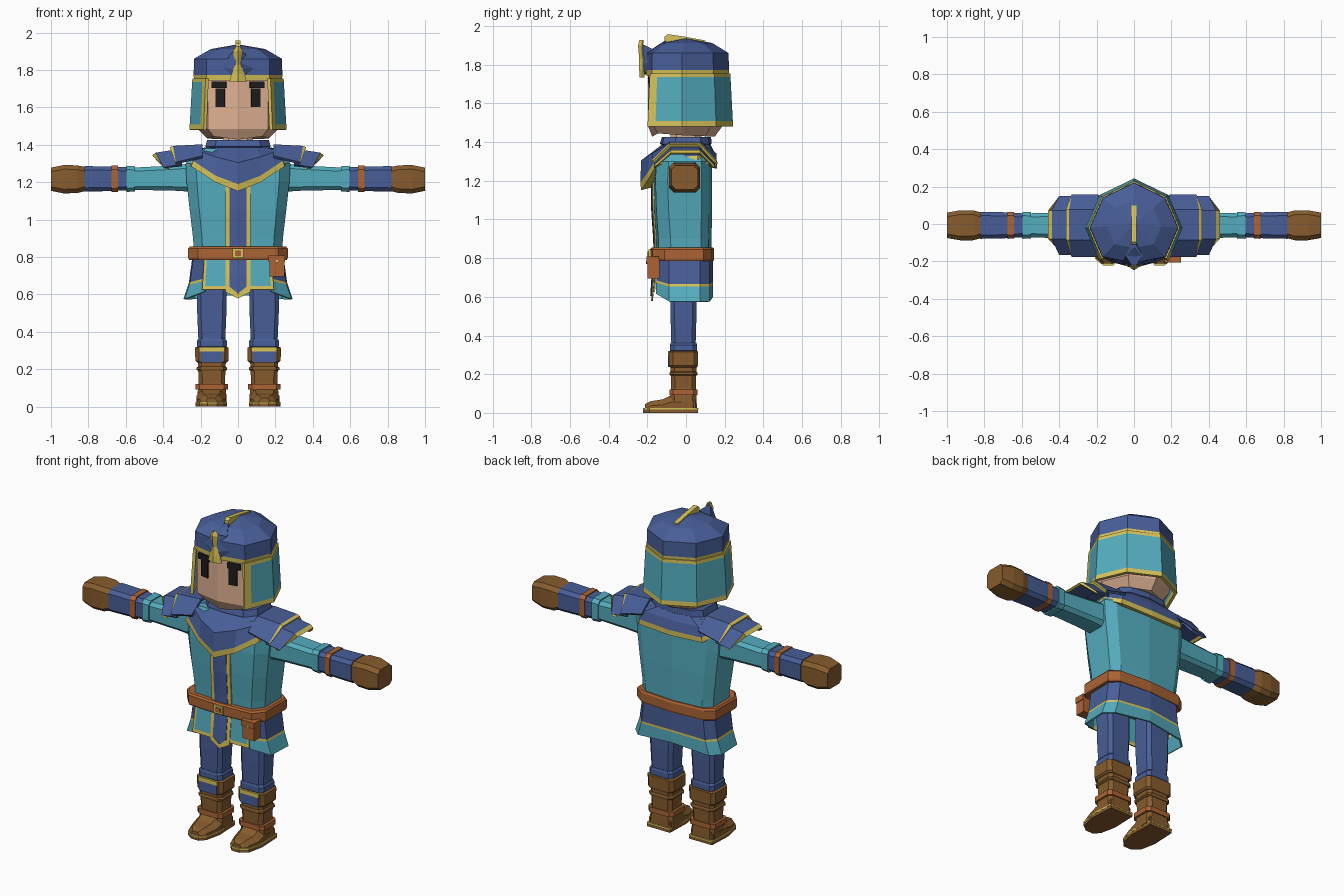
import bpy, bmesh, math
from mathutils import Matrix, Vector

if "Cube" in bpy.data.objects:
    bpy.data.objects.remove(bpy.data.objects["Cube"])


def colour(name, r, g, b):
    m = bpy.data.materials.new(name)
    lin = [((c / 255 + 0.055) / 1.055) ** 2.4 for c in (r, g, b)]
    m.diffuse_color = (*lin, 1)
    m.use_nodes = True
    m.node_tree.nodes["Principled BSDF"].inputs["Base Color"].default_value = m.diffuse_color
    return m


TEAL = colour("teal cloth", 84, 172, 190)
BLUE = colour("blue cloth", 72, 94, 152)
GOLD = colour("gold trim", 215, 195, 90)
BROWN = colour("brown leather", 135, 92, 45)
TAN = colour("tan leather", 172, 100, 52)
SKIN = colour("skin", 222, 176, 146)
BLACK = colour("black", 28, 28, 28)


def finish(name, bm, mats, thick=0):
    bmesh.ops.recalc_face_normals(bm, faces=bm.faces)
    me = bpy.data.meshes.new(name)
    bm.to_mesh(me)
    bm.free()
    for m in mats:
        me.materials.append(m)
    ob = bpy.data.objects.new(name, me)
    bpy.context.collection.objects.link(ob)
    if thick:
        mod = ob.modifiers.new("thickness", "SOLIDIFY")
        mod.thickness, mod.offset = thick, 0
    return ob


def loft(name, rows, mats, rule=None, closed=True, thick=0):
    """Skin rows of points; closed rows are capped, open ones are sheets."""
    bm = bmesh.new()
    vs = [[bm.verts.new(p) for p in r] for r in rows]
    n = len(rows[0])
    for i in range(len(rows) - 1):
        for j in range(n if closed else n - 1):
            k = (j + 1) % n
            f = bm.faces.new((vs[i][j], vs[i][k], vs[i + 1][k], vs[i + 1][j]))
            f.material_index = rule(i, j) if rule else 0
    if closed and not thick:
        bm.faces.new(vs[0]).material_index = rule(0, 0) if rule else 0
        bm.faces.new(vs[-1]).material_index = rule(len(rows) - 2, 0) if rule else 0
    return finish(name, bm, mats, thick)


def box(name, c, size, mat, rot=0):
    bm = bmesh.new()
    m = Matrix.Translation(c) @ Matrix.Rotation(rot, 4, "Z") @ Matrix.Diagonal((*size, 1))
    bmesh.ops.create_cube(bm, size=1, matrix=m)
    return finish(name, bm, [mat])


def sym(half):
    """Front-centre to back-centre points completed by their mirror."""
    return [Vector(p) for p in half] + [Vector((-p[0], p[1], p[2])) for p in half[-2:0:-1]]


def ring(cu, ru, cv, rv, at, ch, axis="z"):
    """Rectangle with cut corners across the z axis (u=x, v=y) or x axis (u=y, v=z)."""
    a, b = ru - ch, rv - ch
    pts = [(-a, -rv), (a, -rv), (ru, -b), (ru, b), (a, rv), (-a, rv), (-ru, b), (-ru, -b)]
    pts = [(cu + u, cv + v) for u, v in pts]
    return [(u, v, at) if axis == "z" else (at, u, v) for u, v in pts]


def body(rx, yf, yb, z, a=0.8):
    return sym([(0, yf, z), (rx * a, yf + .012, z), (rx, yf + .075, z),
                (rx, yb - .055, z), (rx * a, yb - .015, z), (0, yb, z)])


# Torso, belt and collar
loft("torso", [body(.235, -.15, .13, .78), body(.24, -.155, .132, .9), body(.258, -.165, .135, 1.05),
               body(.275, -.17, .135, 1.2), body(.28, -.165, .135, 1.3), body(.22, -.13, .11, 1.38)], [TEAL])
loft("belt", [body(.262, -.182, .142, .785), body(.266, -.186, .146, .795),
              body(.266, -.186, .146, .845), body(.258, -.178, .14, .855)], [TAN])
loft("collar", [body(.19, -.15, .13, 1.34, .7), body(.165, -.125, .125, 1.385, .7),
                body(.175, -.135, .132, 1.39, .7), body(.165, -.125, .13, 1.425, .7),
                body(.13, -.1, .1, 1.425, .7), body(.12, -.09, .09, 1.40, .7)], [BLUE])
loft("neck", [ring(0, .08, 0, .08, z, .03) for z in (1.36, 1.47)], [SKIN])

# Buckle and pouch
box("buckle", (0, -.189, .82), (.06, .012, .05), GOLD)
box("buckle_centre", (0, -.193, .82), (.034, .01, .028), TAN)
box("pouch", (.208, -.168, .745), (.08, .06, .10), TAN)
box("pouch_flap", (.208, -.172, .79), (.088, .066, .035), TAN)
box("pouch_button", (.208, -.203, .777), (.014, .008, .014), GOLD)

# Centre stripe running down the chest and skirt
PROFILE = [(1.24, -.168), (1.05, -.165), (.9, -.155), (.8, -.152), (.7, -.164), (.62, -.17)]
for name, w, off, mat, tip in (("stripe_border", .066, .006, GOLD, .578), ("stripe", .044, .011, BLUE, .605)):
    rows = [[(-w, y - off + .004, z), (0, y - off, z), (w, y - off + .004, z)] for z, y in PROFILE]
    for k, p in enumerate(rows[-1]):
        rows[-1][k] = (p[0], p[1], tip if k == 1 else tip + .035)
    loft(name, rows, [mat], closed=False, thick=.008)

# Skirt: front panel with gold hem, then side and back wrap
loft("skirt_front", [[(x, y + .03 * abs(x), z) for x in (-w, -w + .014, 0, w - .014, w)]
                     for z, y, w in ((.8, -.155, .18), (.645, -.168, .19), (.625, -.17, .192))],
     [TEAL, GOLD], lambda i, j: int(i == 1 or j in (0, 3)), closed=False, thick=.008)


def wrap(z, f, dip):
    h = [(.175, -.15, z + dip), (.225 * f, -.085, z), (.23 * f, .07, z),
         (.19 * f, .118, z), (0, .135, z + dip * .6)]
    return h + [(-x, y, q) for x, y, q in h[-2::-1]]


loft("skirt_wrap", [wrap(.8, 1.04, 0), wrap(.665, 1.12, .02), wrap(.652, 1.135, .02), wrap(.575, 1.25, .04)],
     [BLUE, GOLD, TEAL], lambda i, j: i, closed=False, thick=.01)

# Shoulder mantle with pointed front and gold hem
m0 = sym([(0, -.12, 1.39), (.1, -.11, 1.39), (.16, -.06, 1.39), (.16, .07, 1.39), (.11, .115, 1.39), (0, .125, 1.39)])
m1 = sym([(0, -.232, 1.305), (.12, -.188, 1.335), (.215, -.13, 1.37), (.235, .06, 1.37), (.18, .14, 1.355), (0, .145, 1.35)])
m2 = sym([(0, -.236, 1.19), (.12, -.203, 1.235), (.24, -.15, 1.315), (.27, .06, 1.33), (.21, .15, 1.30), (0, .162, 1.295)])
m3 = sym([(0, -.232, 1.152), (.12, -.2, 1.20), (.25, -.15, 1.285), (.275, .06, 1.31), (.215, .15, 1.27), (0, .16, 1.262)])
m4 = sym([(0, -.16, 1.17), (.12, -.15, 1.21), (.24, -.1, 1.285), (.26, .06, 1.31), (.2, .11, 1.275), (0, .125, 1.27)])
loft("mantle", [m0, m1, m2, m3, m4], [BLUE, GOLD], lambda i, j: int(i >= 2))

# Head and neck
HEAD = [(0, -.197), (.16, -.168), (.215, -.02), (.15, .13), (0, .19)]


def scaled(pts, s, z):
    return sym([(x * s, y * s, z) for x, y in pts])


chin = sym([(0, -.175, 1.428), (.13, -.145, 1.445), (.165, -.02, 1.435), (.12, .1, 1.43), (0, .15, 1.43)])
loft("head", [chin, scaled(HEAD, 1, 1.485), scaled(HEAD, 1, 1.77)], [SKIN])
for s in (1, -1):
    box("eye", (s * .095, -.183, 1.652), (.05, .009, .10), BLACK, s * .18)
    box("eyebrow", (s * .102, -.184, 1.72), (.08, .0095, .035), BLACK, s * .18)

# Helmet crown
CROWN = [(0, -.208), (.168, -.175), (.235, -.02), (.165, .14), (0, .22)]
loft("helmet_crown", [scaled(CROWN, 1.0, 1.745), scaled(CROWN, 1.01, 1.772), scaled(CROWN, 1, 1.86),
                      scaled(CROWN, .62, 1.912), scaled(CROWN, .05, 1.935)],
     [BLUE, GOLD], lambda i, j: int(i == 0))

# Helmet cheek and neck guard with gold edging
GUARD = [(.165, -.183), (.182, -.145), (.235, -.02), (.165, .14), (0, .22)]
rows = []
for z, f in ((1.755, 1), (1.735, 1.005), (1.508, 1.06), (1.48, 1.068)):
    h = [(x * f, y * f, z) for x, y in GUARD]
    rows.append(h + [(-x, y, q) for x, y, q in h[-2::-1]])
loft("helmet_guard", rows, [TEAL, GOLD], lambda i, j: int(i != 1 or j in (0, 7)), closed=False, thick=.018)

# Helmet prow, its gold nose strip and the top crest
loft("helmet_prow", [sym([(0, -.235, 1.745), (.025, -.205, 1.76), (0, -.16, 1.76)]),
                     sym([(0, -.232, 1.80), (.095, -.185, 1.815), (0, -.12, 1.82)]),
                     sym([(0, -.24, 1.915), (.045, -.17, 1.88), (0, -.09, 1.94)])], [BLUE])
loft("nose_strip", [[(-w, y + .018, z), (0, y, z), (w, y + .018, z)] for z, y, w in
                    ((1.735, -.236, .045), (1.775, -.238, .034), (1.83, -.238, .012), (1.9, -.244, .024), (1.925, -.238, .008))],
     [GOLD], closed=False, thick=.008)
loft("crest", [[(-.014, y, z0), (.014, y, z0), (.014, y, z1), (-.014, y, z1)] for y, z0, z1 in
               ((-.11, 1.91, 1.945), (-.095, 1.91, 1.958), (.0, 1.91, 1.944), (.1, 1.89, 1.925))], [GOLD])

for s, side in ((1, "left"), (-1, "right")):
    # Arm: sleeve, cuff, bracer, strap, glove
    def limb(part, secs, mat):
        loft(side + "_" + part, [ring(-.007, ry, zc, rz, s * x, c, "x") for x, ry, zc, rz, c in secs], [mat])
    limb("sleeve", [(.22, .078, 1.225, .078, .025), (.36, .07, 1.222, .066, .02), (.56, .064, 1.218, .06, .02)], TEAL)
    limb("cuff", [(.55, .07, 1.218, .067, .02), (.595, .072, 1.218, .07, .02)], TEAL)
    limb("bracer", [(.595, .064, 1.218, .062, .02), (.70, .07, 1.218, .066, .02), (.82, .072, 1.218, .068, .02)], BLUE)
    limb("bracer_strap", [(.642, .071, 1.218, .07, .02), (.675, .072, 1.218, .071, .02)], TAN)
    limb("glove", [(.815, .068, 1.217, .064, .025), (.86, .08, 1.216, .074, .022), (.93, .08, 1.216, .076, .022),
                   (1.0, .068, 1.216, .062, .022)], BROWN)

    # Two-tier shoulder guard with gold rim
    def plate(part, w, xs, z_top, z_edge, sweep):
        rows = []
        for k, x in enumerate(xs):
            zt, ze = z_top[k], z_edge[k]
            rows.append([(s * (x - sweep * k / 2), -w - .006, ze), (s * x, -w * .5, zt),
                         (s * x, w * .5 - .008, zt), (s * (x - sweep * k / 2), w - .012, ze)])
        loft(side + part, rows, [BLUE, GOLD], lambda i, j: int(i == 1), closed=False, thick=.016)
    plate("_shoulder_upper", .165, (.19, .345, .36), (1.395, 1.387, 1.38), (1.335, 1.302, 1.295), .03)
    plate("_shoulder_lower", .155, (.30, .435, .452), (1.372, 1.352, 1.34), (1.29, 1.278, 1.268), .08)

    # Leg
    def tube(part, secs, mat):
        loft(side + "_" + part, [ring(s * .14, rx, -.013, ry, z, .02) for z, rx, ry in secs], [mat])
    tube("leg", [(.25, .068, .06), (.36, .072, .063), (.5, .078, .067), (.8, .08, .068)], BLUE)
    tube("knee_band", [(.315, .07, .065), (.322, .08, .07), (.352, .08, .07), (.365, .07, .066)], BLUE)

    # Boot shaft with cuff, folds and strap
    tube("boot_shaft", [(.02, .08, .07), (.06, .078, .068), (.13, .07, .064), (.26, .076, .067)], BROWN)
    tube("boot_cuff", [(.235, .078, .07), (.245, .088, .074), (.315, .09, .075), (.32, .08, .07)], BROWN)
    tube("boot_fold", [(.192, .074, .068), (.198, .082, .072), (.208, .082, .072), (.214, .074, .068)], BROWN)
    tube("boot_strap", [(.092, .086, .073), (.122, .086, .073)], TAN)
    box(side + "_knee_plate", (s * .14, -.088, .268), (.12, .009, .062), BLUE)
    box(side + "_knee_trim", (s * .14, -.0885, .307), (.13, .0095, .024), GOLD)

    # Foot upper and layered sole
    def sole(part, z0, z1, g, mat):
        o = [(.075, .058), (.082, -.09), (.062, -.185), (.02, -.217), (-.03, -.217), (-.06, -.185), (-.08, -.09), (-.075, .058)]
        loft(side + part, [[(s * (.142 + x * g), -.08 + (y + .08) * g, z) for x, y in o] for z in (z0, z1)], [mat])
    sole("_sole", 0, .018, 1.03, BROWN)
    sole("_sole_trim", .018, .026, 1.04, GOLD)
    loft(side + "_foot", [[(s * .142 + a, y, .024) for a in (-w, w)] + [(s * .142 + w, y, h * .6),
         (s * .142 + w * .6, y, h), (s * .142 - w * .6, y, h), (s * .142 - w, y, h * .6)]
         for y, w, h in ((.05, .074, .09), (-.07, .08, .095), (-.12, .077, .07), (-.185, .058, .06), (-.212, .03, .045))], [BROWN])
